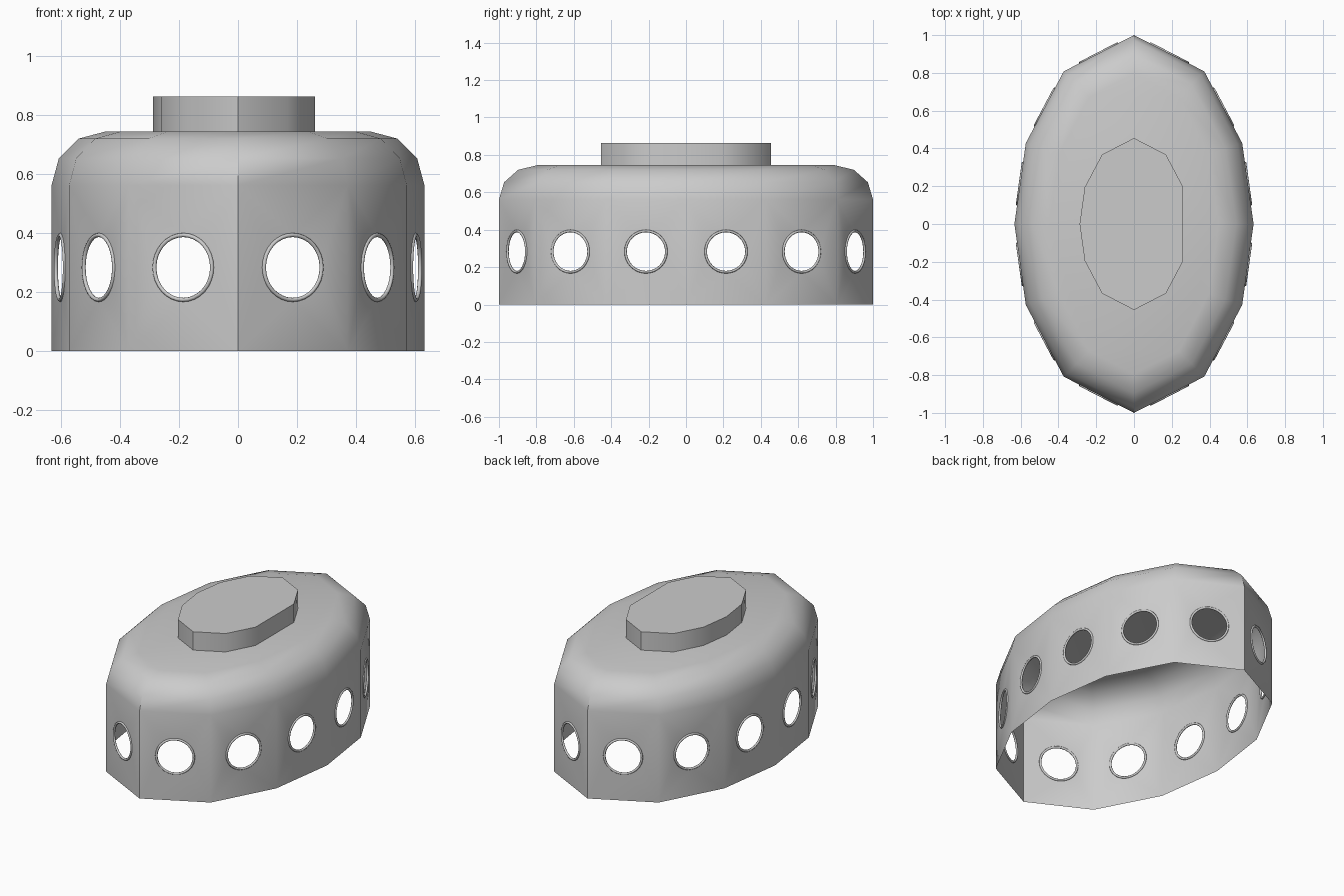
import bpy, bmesh, math
from mathutils import Vector

if "Cube" in bpy.data.objects:
    bpy.data.objects.remove(bpy.data.objects["Cube"])

# Plan outline: one quadrant, mirrored to a 12-sided oval
quad = [(0, -1), (0.372, -0.808), (0.573, -0.428), (0.633, 0)]
half = quad + [(x, -y) for x, y in quad[-2::-1]]
outline = [Vector(p) for p in half + [(-x, y) for x, y in half[-2:0:-1]]]
N = len(outline)
WALL_H, BEVEL = 0.562, 0.183
WIN_Z, WIN_R, RIM = 0.283, 0.110, 0.007


def inset(poly, d):
    """Mitred inward offset of a counter-clockwise polygon."""
    out = []
    for i, p in enumerate(poly):
        a = (p - poly[i - 1]).normalized()
        b = (poly[(i + 1) % len(poly)] - p).normalized()
        na, nb = Vector((-a.y, a.x)), Vector((-b.y, b.x))
        out.append(p + (na + nb) * d / (1 + na.dot(nb)))
    return out


def finish(bm, name):
    bmesh.ops.recalc_face_normals(bm, faces=bm.faces)
    me = bpy.data.meshes.new(name)
    bm.to_mesh(me)
    bm.free()
    ob = bpy.data.objects.new(name, me)
    bpy.context.collection.objects.link(ob)
    smooth(ob)
    return ob


def smooth(ob):
    bpy.ops.object.select_all(action='DESELECT')
    ob.select_set(True)
    bpy.context.view_layer.objects.active = ob
    bpy.ops.object.shade_smooth_by_angle(angle=math.radians(40))


# Shell: open bottom, pierced wall panels, rounded shoulder, flat roof
bm = bmesh.new()
profile = [(0, 0)] + [(BEVEL * (1 - math.cos(math.radians(a))),
                       WALL_H + BEVEL * math.sin(math.radians(a)))
                      for a in (0, 30, 60, 90)]
rings = [[bm.verts.new((p.x, p.y, z)) for p in inset(outline, d)]
         for d, z in profile]


def edge(a, b):
    return bm.edges.get((a, b)) or bm.edges.new((a, b))


windows = []
for i in range(N):
    j = (i + 1) % N
    along = (outline[j] - outline[i]).normalized().to_3d()
    normal = Vector((along.y, -along.x, 0))
    centre = ((outline[i] + outline[j]) / 2).to_3d() + Vector((0, 0, WIN_Z))
    windows.append((centre, normal))
    hole = []
    for k in range(32):
        t = math.tau * k / 32
        hole.append(bm.verts.new(centre + along * WIN_R * math.cos(t)
                                 + Vector((0, 0, WIN_R * math.sin(t)))))
    frame = [rings[0][i], rings[0][j], rings[1][j], rings[1][i]]
    edges = [edge(loop[k - 1], loop[k]) for loop in (frame, hole)
             for k in range(len(loop))]
    bmesh.ops.triangle_fill(bm, use_beauty=True, edges=edges, normal=normal)
for lo, hi in zip(rings[1:], rings[2:]):
    for i in range(N):
        j = (i + 1) % N
        bm.faces.new((lo[i], lo[j], hi[j], hi[i]))
bm.faces.new(rings[-1])
finish(bm, "oval_shell")

# Raised cap on the roof, flat on its right side
bm = bmesh.new()
cap = [p * 0.455 for i, p in enumerate(outline) if i != 3]
low, high = [[bm.verts.new((p.x, p.y, z)) for p in cap] for z in (0.745, 0.863)]
for i in range(len(cap)):
    bm.faces.new((low[i - 1], low[i], high[i], high[i - 1]))
bm.faces.new(high)
finish(bm, "roof_cap")

# Round window rims
for n, (centre, normal) in enumerate(windows):
    bpy.ops.mesh.primitive_torus_add(
        major_radius=WIN_R, minor_radius=RIM, major_segments=32, minor_segments=8,
        location=centre, rotation=normal.to_track_quat('Z', 'Y').to_euler())
    rim = bpy.context.object
    rim.name = f"window_rim_{n + 1}"
    bpy.ops.object.shade_smooth_by_angle(angle=math.radians(60))
